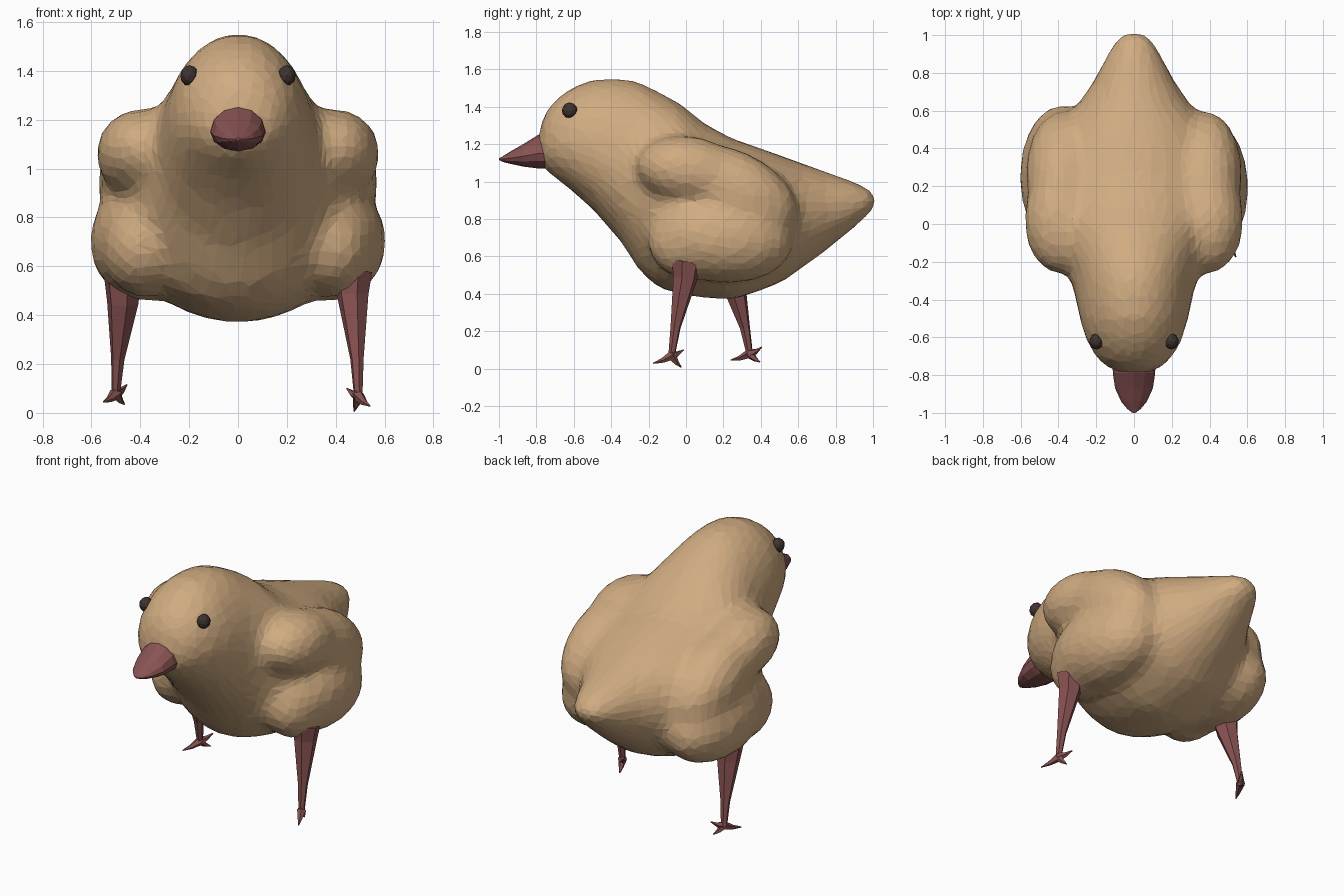
import bpy, bmesh, math
from mathutils import Vector, Matrix

if "Cube" in bpy.data.objects:
    bpy.data.objects.remove(bpy.data.objects["Cube"])


def material(name, rgb):
    m = bpy.data.materials.new(name)
    m.diffuse_color = (*rgb, 1)
    m.use_nodes = True
    m.node_tree.nodes["Principled BSDF"].inputs["Base Color"].default_value = m.diffuse_color
    return m


TAN = material("tan feathers", (0.63, 0.41, 0.22))
RED = material("dusky red", (0.25, 0.085, 0.085))
DARK = material("dark eye", (0.05, 0.034, 0.03))


def finish(bm, name, mat):
    bmesh.ops.recalc_face_normals(bm, faces=bm.faces)
    me = bpy.data.meshes.new(name)
    bm.to_mesh(me)
    bm.free()
    me.materials.append(mat)
    ob = bpy.data.objects.new(name, me)
    bpy.context.collection.objects.link(ob)
    return ob


def loft(bm, rings):
    """Skin a list of equal-length point rings and cap both ends."""
    vs = [[bm.verts.new(p) for p in r] for r in rings]
    n = len(vs[0])
    for a, b in zip(vs, vs[1:]):
        for i in range(n):
            j = (i + 1) % n
            bm.faces.new((a[i], a[j], b[j], b[i]))
    bm.faces.new(vs[0][::-1])
    bm.faces.new(vs[-1])


def egg_ring(y, bottom, middle, top, w, n):
    """Cross-section across y, widest at the middle height."""
    pts = []
    for i in range(n):
        a = 2 * math.pi * i / n
        s = math.sin(a)
        h = (top - middle) if s > 0 else (middle - bottom)
        pts.append((w * math.cos(a), y, middle + h * s))
    return pts


def ellipsoid(bm, centre, radii, tilt=0, sub=3):
    m = (Matrix.Translation(centre) @ Matrix.Rotation(tilt, 4, 'X')
         @ Matrix.Diagonal((*radii, 1)))
    bmesh.ops.create_icosphere(bm, subdivisions=sub, radius=1, matrix=m)


# Body: y, bottom, widest height, top, half width
body_rings = [
    (-0.79, 1.12, 1.18, 1.26, 0.07), (-0.765, 1.07, 1.19, 1.35, 0.14),
    (-0.72, 1.03, 1.20, 1.42, 0.195), (-0.63, 0.965, 1.20, 1.495, 0.25),
    (-0.5, 0.85, 1.17, 1.55, 0.29), (-0.35, 0.68, 1.08, 1.555, 0.32),
    (-0.25, 0.52, 0.98, 1.535, 0.35), (-0.15, 0.43, 0.87, 1.485, 0.41),
    (-0.03, 0.395, 0.82, 1.42, 0.46), (0.1, 0.375, 0.80, 1.31, 0.48),
    (0.25, 0.365, 0.80, 1.23, 0.48), (0.4, 0.415, 0.80, 1.18, 0.45),
    (0.52, 0.465, 0.81, 1.135, 0.40), (0.62, 0.535, 0.82, 1.10, 0.31),
    (0.75, 0.63, 0.84, 1.055, 0.22), (0.88, 0.735, 0.87, 1.01, 0.155),
    (0.97, 0.81, 0.89, 0.97, 0.105), (1.015, 0.86, 0.90, 0.94, 0.06)]
bm = bmesh.new()
loft(bm, [egg_ring(*r, 32) for r in body_rings])
# Folded wings and thighs, fused into the body
for side, thigh_y in ((1, 0.19), (-1, 0.25)):
    ellipsoid(bm, (side * 0.395, 0.02, 1.06), (0.19, 0.29, 0.185), -0.15)
    ellipsoid(bm, (side * 0.385, 0.27, 0.95), (0.19, 0.36, 0.21), -0.5)
    ellipsoid(bm, (side * 0.375, thigh_y, 0.70), (0.235, 0.39, 0.245), -0.1)
    ellipsoid(bm, (side * 0.39, 0.03, 0.68), (0.17, 0.24, 0.21))
body = finish(bm, "body", TAN)
rm = body.modifiers.new("fuse", 'REMESH')
rm.mode = 'VOXEL'
rm.voxel_size = 0.028
sm = body.modifiers.new("soften", 'SMOOTH')
sm.factor = 0.5
sm.iterations = 22
dc = body.modifiers.new("facets", 'DECIMATE')
dc.ratio = 0.13

# Beak
bm = bmesh.new()
loft(bm, [egg_ring(*r, 12) for r in (
    (-0.70, 1.07, 1.15, 1.26, 0.115), (-0.79, 1.07, 1.15, 1.25, 0.112),
    (-0.87, 1.08, 1.135, 1.20, 0.10), (-0.94, 1.095, 1.125, 1.16, 0.068),
    (-0.98, 1.105, 1.12, 1.135, 0.035), (-1.0, 1.115, 1.12, 1.125, 0.008))])
finish(bm, "beak", RED)

# Eyes
for side, name in ((1, "right_eye"), (-1, "left_eye")):
    bm = bmesh.new()
    ellipsoid(bm, (side * 0.199, -0.622, 1.38), (0.038, 0.042, 0.043), 0, 2)
    finish(bm, name, DARK)


def limb(bm, points, radii, n):
    """Tapered tube along a path."""
    axis = (Vector(points[-1]) - Vector(points[0])).normalized()
    u = axis.orthogonal().normalized()
    v = axis.cross(u)
    loft(bm, [[Vector(p) + r * (u * math.cos(2 * math.pi * i / n)
                                + v * math.sin(2 * math.pi * i / n))
               for i in range(n)] for p, r in zip(points, radii)])


# Legs with three splayed toes
legs = {
    "right_leg": ([(0.472, 0.0, 0.57), (0.47, -0.005, 0.48),
                   (0.487, -0.056, 0.22), (0.492, -0.077, 0.07)],
                  [(0.54, -0.175, 0.028), (0.475, -0.025, 0.006),
                   (0.445, -0.012, 0.10)]),
    "left_leg": ([(-0.472, 0.235, 0.56), (-0.472, 0.255, 0.45),
                  (-0.492, 0.315, 0.22), (-0.50, 0.34, 0.08)],
                 [(-0.55, 0.24, 0.045), (-0.465, 0.395, 0.035),
                  (-0.455, 0.405, 0.115)]),
}
for name, (path, toes) in legs.items():
    bm = bmesh.new()
    limb(bm, path, (0.08, 0.066, 0.028, 0.018), 6)
    ankle = Vector(path[-1])
    for t in toes:
        t = Vector(t)
        mid = ankle.lerp(t, 0.5) + Vector((0, 0, -0.006))
        limb(bm, [ankle, mid, t], (0.026, 0.014, 0.003), 5)
    finish(bm, name, RED)
